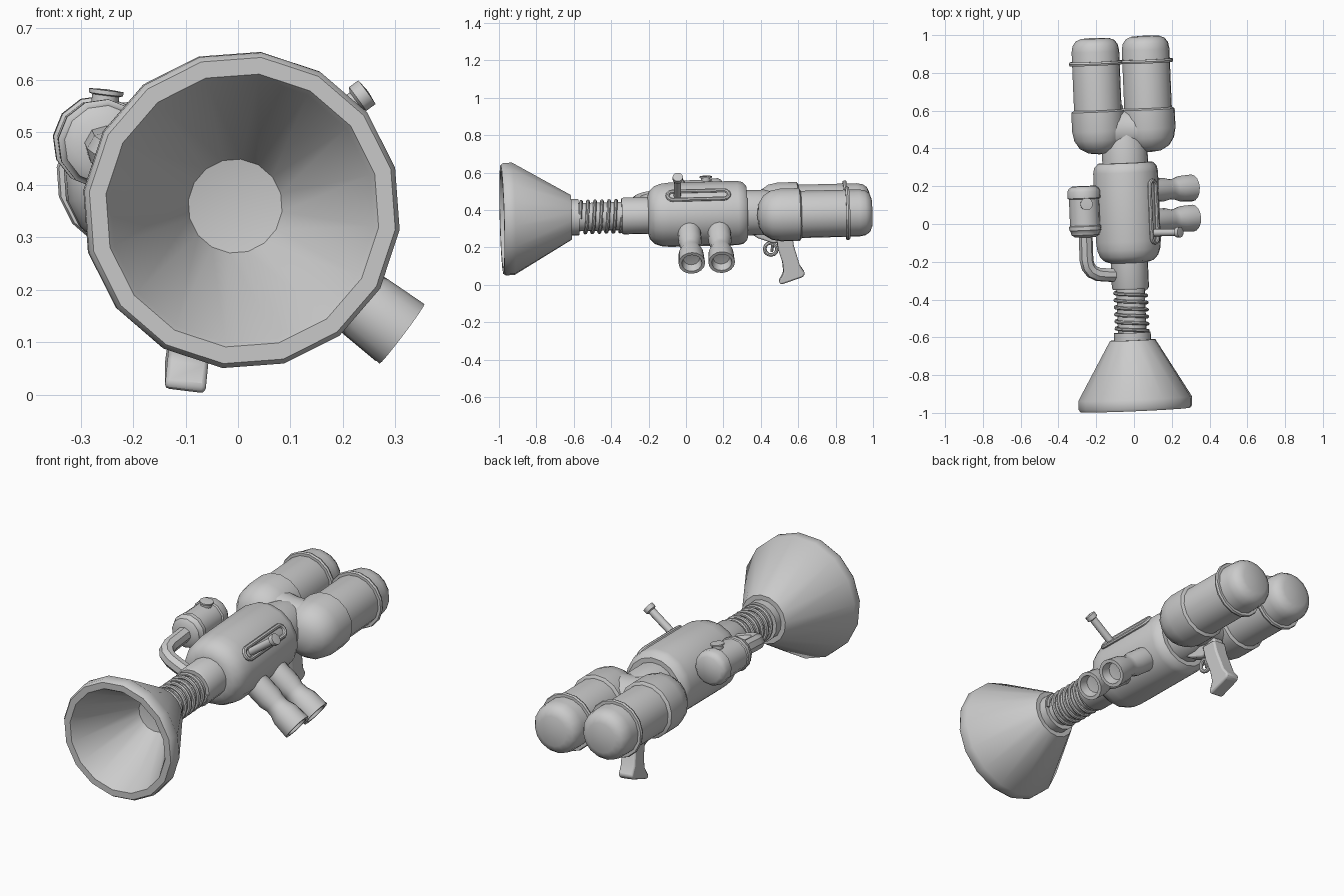
import bpy, bmesh
from math import sin, cos, pi, radians
from mathutils import Vector, Matrix

if "Cube" in bpy.data.objects:
    bpy.data.objects.remove(bpy.data.objects["Cube"])

# The whole device is built straight along y, then tilted and rolled slightly
POSE = (Matrix.Translation((-0.033, 0, 0.377)) @ Matrix.Rotation(radians(2.4), 4, 'Z')
        @ Matrix.Rotation(radians(1.5), 4, 'X') @ Matrix.Rotation(radians(7), 4, 'Y'))
parts = []


def add(name, mesh):
    ob = bpy.data.objects.new(name, mesh)
    bpy.context.collection.objects.link(ob)
    ob.matrix_world = POSE
    parts.append(ob)
    return ob


def from_bmesh(name, bm):
    bmesh.ops.recalc_face_normals(bm, faces=bm.faces)
    me = bpy.data.meshes.new(name)
    bm.to_mesh(me)
    bm.free()
    return add(name, me)


def lathe(name, profile, origin=(0, 0, 0), axis=(0, 1, 0), seg=16, closed=False):
    """Spin (radius, distance) points around an axis; radius 0 makes a pole."""
    rot = Vector(axis).to_track_quat('Z', 'Y').to_matrix()
    o = Vector(origin)
    bm = bmesh.new()
    rings = []
    for r, d in profile:
        n = 1 if r == 0 else seg
        rings.append([bm.verts.new(o + rot @ Vector((r * cos(2 * pi * i / seg),
                     r * sin(2 * pi * i / seg), d))) for i in range(n)])
    pairs = list(zip(rings, rings[1:])) + ([(rings[-1], rings[0])] if closed else [])
    for a, b in pairs:
        for i in range(seg):
            j = (i + 1) % seg
            quad = [a[i % len(a)], a[j % len(a)], b[j % len(b)], b[i % len(b)]]
            bm.faces.new(list(dict.fromkeys(quad)))
    if not closed:
        for ring in (rings[0], rings[-1]):
            if len(ring) > 1:
                bm.faces.new(ring)
    return from_bmesh(name, bm)


def tube(name, pts, radius, cyclic=False, res=2):
    cu = bpy.data.curves.new(name, 'CURVE')
    cu.dimensions = '3D'
    cu.bevel_depth = radius
    cu.bevel_resolution = res
    cu.use_fill_caps = True
    sp = cu.splines.new('POLY')
    sp.points.add(len(pts) - 1)
    for p, co in zip(sp.points, pts):
        p.co = (*co, 1)
    sp.use_cyclic_u = cyclic
    tmp = bpy.data.objects.new(name + "_path", cu)
    bpy.context.collection.objects.link(tmp)
    bpy.context.view_layer.update()
    me = bpy.data.meshes.new_from_object(tmp.evaluated_get(bpy.context.evaluated_depsgraph_get()))
    bpy.data.objects.remove(tmp)
    return add(name, me)


def slab(name, outline, width, bevel):
    """Side outline in (y, z), extruded symmetrically along x."""
    bm = bmesh.new()
    f = bm.faces.new([bm.verts.new((-width / 2, y, z)) for y, z in outline])
    ext = bmesh.ops.extrude_face_region(bm, geom=[f])
    bmesh.ops.translate(bm, vec=(width, 0, 0),
                        verts=[v for v in ext['geom'] if isinstance(v, bmesh.types.BMVert)])
    ob = from_bmesh(name, bm)
    m = ob.modifiers.new("soft_edges", 'BEVEL')
    m.width, m.segments = bevel, 2
    return ob


# Flared horn with hollow mouth
lathe("horn", [(0, -.615), (.121, -.615), (.303, -.925), (.303, -.972), (.294, -.985),
               (.262, -.985), (.253, -.972), (.09, -.66), (0, -.645)])
lathe("horn_collar", [(.098, -.63), (.098, -.575), (0, -.575)])

# Spring section and neck
lathe("spring_core", [(.076, -.6), (.076, -.3)])
N, TURNS = 120, 6
tube("spring_coil", [(.084 * cos(2 * pi * TURNS * i / N), -.57 + .225 * i / N,
                      .084 * sin(2 * pi * TURNS * i / N)) for i in range(N + 1)], .0095)
lathe("neck", [(.094, -.345), (.099, -.335), (.099, -.15)])

# Main body barrel
lathe("body", [(.098, -.205), (.13, -.195), (.155, -.17), (.168, -.135), (.173, -.09),
               (.173, .275), (.166, .305), (.145, .325)])

# Twin manifold: neck, cross bridge, two cups
lathe("manifold_neck", [(.122, .3), (.122, .42), (.10, .5)])
lathe("manifold_bridge", [(.122, -.13), (.112, 0), (.122, .13)], (0, .50, 0), (1, 0, 0))
for side, label in ((-1, "left"), (1, "right")):
    o = (.134 * side, 0, 0)
    lathe(label + "_cup", [(0, .375), (.06, .382), (.105, .408), (.132, .45), (.142, .50),
                           (.142, .602), (.128, .61)], o)
    lathe(label + "_tank", [(.127, .58), (.127, .92), (.121, .953), (.104, .977),
                            (.075, .989), (0, .993)], o)
    lathe(label + "_band", [(.12, .848), (.141, .848), (.145, .858), (.141, .868), (.12, .868)],
          o, closed=True)

# Two exhaust stubs, lower right
down = (cos(radians(-30)), 0, sin(radians(-30)))
for i, v in enumerate((.01, .17)):
    lathe("exhaust_%d" % (i + 1), [(.062, .1), (.062, .25), (.053, .285), (.055, .315), (.067, .35),
          (.071, .434), (.054, .434), (.044, .39), (0, .385)], (0, v, 0), down)

# Slide slot and lever, upper right
a = radians(43)
out, across = Vector((cos(a), 0, sin(a))), Vector((-sin(a), 0, cos(a)))
slot = []
for k in range(14):
    t = (k if k < 7 else k - 1) * pi / 6
    t = k * pi / 6 if k < 7 else pi + (k - 7) * pi / 6
    slot.append(out * .173 + across * (.027 * cos(t))
                + Vector((0, (.2 if k < 7 else -.075) + .027 * sin(t), 0)))
tube("slot_rim", slot, .011, cyclic=True)
lathe("lever", [(.019, .13), (.019, .315), (.028, .32), (.028, .342), (0, .345)],
      (0, -.05, 0), out, seg=12)

# Side canister with cap rings, filler cap and feed pipe
c = (-.236, 0, .073)
lathe("canister", [(0, -.058), (.055, -.058), (.075, -.045), (.08, -.025), (.086, -.02), (.086, 0),
                   (.081, .004), (.081, .145), (.088, .15), (.088, .185), (.08, .2), (.065, .212),
                   (0, .214)], c, seg=12)
lathe("canister_cap", [(.026, .06), (.026, .09), (.033, .092), (.033, .1), (0, .102)],
      (c[0], .12, c[2]), (0, 0, 1), seg=12)
tube("feed_pipe", [(-.236, -.04, .073), (-.236, -.18, .065), (-.228, -.215, .06), (-.208, -.242, .054),
                   (-.175, -.258, .046), (-.13, -.264, .035), (-.03, -.27, .01)], .037)

# Pistol grip, mount and trigger ring
slab("grip", [(.48, -.12), (.565, -.12), (.572, -.18), (.603, -.29), (.63, -.33), (.618, -.35),
              (.50, -.388), (.488, -.375), (.515, -.325), (.51, -.27), (.488, -.2)], .078, .012)
slab("grip_mount", [(.33, -.1), (.56, -.1), (.56, -.16), (.46, -.165), (.38, -.135)], .06, .008)
tube("trigger_guard", [(0, .45 + .033 * cos(k * pi / 6), -.198 + .033 * sin(k * pi / 6))
                       for k in range(12)], .01, cyclic=True)
lathe("trigger", [(.009, 0), (.007, .05)], (0, .462, -.165), (0, -.15, -1), seg=8)

# Smooth shading with sharp edges kept
for ob in parts:
    ob.select_set(True)
bpy.context.view_layer.objects.active = parts[0]
bpy.ops.object.shade_smooth_by_angle(angle=radians(38))
